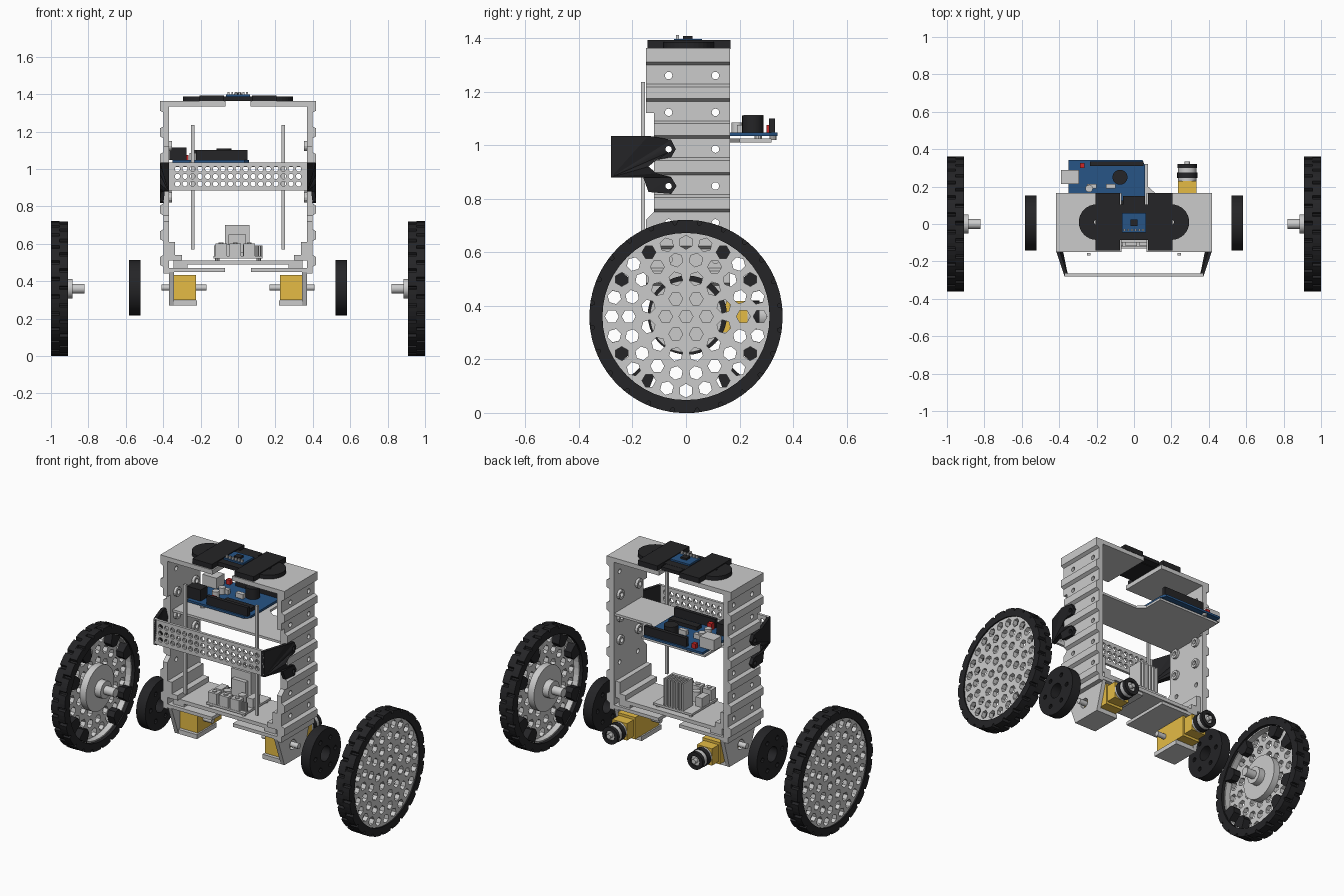
import bpy, bmesh
from math import sin, cos, pi, radians

if "Cube" in bpy.data.objects:
    bpy.data.objects.remove(bpy.data.objects["Cube"])

def mat(name, c):
    m = bpy.data.materials.new(name)
    m.diffuse_color = (*c, 1)
    m.use_nodes = True
    m.node_tree.nodes["Principled BSDF"].inputs["Base Color"].default_value = m.diffuse_color
    return m

BLACK = mat("black_plastic", (0.018, 0.018, 0.02))
BLUE = mat("blue_board", (0.02, 0.09, 0.24))
YELLOW = mat("yellow_plastic", (0.78, 0.5, 0.06))
RED = mat("red_plastic", (0.6, 0.02, 0.02))
MAP = {'x': lambda u, v, w: (w, u, v), 'y': lambda u, v, w: (u, w, v), 'z': lambda u, v, w: (u, v, w)}

def circ(u, v, r, n=24, rot=0.0):
    return [(u + r*cos(2*pi*i/n + rot), v + r*sin(2*pi*i/n + rot)) for i in range(n)]

def rect(u0, u1, v0, v1):
    return [(u0, v0), (u1, v0), (u1, v1), (u0, v1)]

def finish(name, me, m=None, mirror=False, smooth=False):
    ob = bpy.data.objects.new(name, me)
    bpy.context.collection.objects.link(ob)
    if m:
        me.materials.append(m)
    if mirror:
        ob.modifiers.new("mirror", 'MIRROR')
    if smooth:
        bpy.context.view_layer.objects.active = ob
        bpy.ops.object.select_all(action='DESELECT')
        ob.select_set(True)
        bpy.ops.object.shade_smooth_by_angle(angle=radians(35))
    return ob

def plate(name, axis, outline, a, b, holes=(), m=None, mirror=False, smooth=False):
    """Filled outline with holes, extruded along an axis from a to b."""
    cu = bpy.data.curves.new("tmp", 'CURVE')
    cu.dimensions, cu.fill_mode, cu.extrude = '2D', 'BOTH', (b - a)/2
    for loop in [outline, *holes]:
        s = cu.splines.new('POLY')
        s.points.add(len(loop) - 1)
        for p, (u, v) in zip(s.points, loop):
            p.co = (u, v, 0, 1)
        s.use_cyclic_u = True
    tmp = bpy.data.objects.new("tmp", cu)
    bpy.context.collection.objects.link(tmp)
    dg = bpy.context.evaluated_depsgraph_get()
    me = bpy.data.meshes.new_from_object(tmp.evaluated_get(dg))
    bpy.data.objects.remove(tmp)
    bpy.data.curves.remove(cu)
    bm = bmesh.new()
    bm.from_mesh(me)
    bmesh.ops.remove_doubles(bm, verts=bm.verts, dist=1e-5)
    for v in bm.verts:
        v.co = MAP[axis](v.co.x, v.co.y, v.co.z + (a + b)/2)
    bmesh.ops.recalc_face_normals(bm, faces=bm.faces)
    for f in bm.faces:
        f.smooth = False
    bm.to_mesh(me)
    bm.free()
    me.materials.clear()
    return finish(name, me, m, mirror, smooth)

def box(name, x0, x1, y0, y1, z0, z1, m=None, mirror=False):
    return plate(name, 'z', rect(x0, x1, y0, y1), z0, z1, m=m, mirror=mirror)

def cyl(name, axis, u, v, r, a, b, m=None, mirror=False, n=24):
    return plate(name, axis, circ(u, v, r, n), a, b, m=m, mirror=mirror, smooth=True)

# Wheels: treaded tyre in two staggered halves, perforated disc, hub and axle
CZ, T = 0.36, 24
def tread(shift):
    pts = []
    for i in range(T):
        for f, r in ((0.0, .345), (.06, .36), (.32, .361), (.58, .361), (.84, .36), (.9, .345)):
            t = 2*pi*(i + f + shift)/T
            pts.append((r*cos(t), CZ + r*sin(t)))
    return pts
for k, (a, b) in enumerate(((.91, .955), (.955, 1.0))):
    plate(f"tyre_half_{k}", 'x', tread(k*.5), a, b, [circ(0, CZ, .312, 48)], BLACK, True)
hexes = [circ(0, CZ, .026, 6)]
for ring, n in ((.076, 6), (.146, 12), (.214, 18), (.277, 24)):
    for i in range(n):
        t = 2*pi*(i + .5*(n == 12))/n
        hexes.append(circ(ring*cos(t), CZ + ring*sin(t), .026, 6, t))
plate("wheel_disc", 'x', circ(0, CZ, .313, 48), .965, .992, hexes, mirror=True)
plate("wheel_rim", 'x', circ(0, CZ, .314, 48), .93, .99, [circ(0, CZ, .304, 48)], mirror=True)
for k, deg in enumerate((27, 62, 118, 153, 207, 235, 305, 333)):
    t = radians(deg)
    arc = [(r*cos(t + d), CZ + r*sin(t + d)) for r, d in ((.31, -.14), (.31, .14), (.25, .12), (.235, 0), (.25, -.12))]
    plate(f"tyre_tab_{k}", 'x', arc, .915, .962, m=BLACK, mirror=True)
cyl("wheel_hub", 'x', 0, CZ, .135, .925, .966, mirror=True, n=36)
cyl("hub_collar", 'x', 0, CZ, .052, .885, .926, mirror=True)
cyl("hub_stub", 'x', 0, CZ, .026, .82, .886, mirror=True)

# Small black discs between wheels and body
plate("spacer_disc", 'x', circ(.005, .365, .148, 40), .522, .583,
      [circ(.005, .365, .045)] + [circ(.005 + .095*cos(i*pi/3), .365 + .095*sin(i*pi/3), .014, 10) for i in range(6)],
      BLACK, True, True)

# Side walls with screw holes and outer ribs
zs = [1.26 - .1375*i for i in range(6)]
wall = [(-.15, .44), (.165, .44), (.165, 1.36), (-.15, 1.36), (-.15, 1.12), (-.12, 1.12), (-.12, .75), (-.15, .72)]
plate("side_wall", 'x', wall, .368, .397, [circ(y, z, .014, 12) for z in zs for y in (-.065, .11)], mirror=True)
for k in range(7):
    z = 1.333 - .1375*k
    prof = [(.395, z - .034), (.416, z - .022), (.416, z + .022), (.395, z + .026 if k == 0 else z + .034)]
    plate(f"wall_rib_{k}", 'y', prof, -.15 if k < 2 or k > 4 else -.12, .165, mirror=True)
for k, z in enumerate((1.1225, .985, .8475)):
    for y in (-.065, .11):
        plate(f"wall_nut_{k}", 'x', circ(y, z, .028, 12), .352, .37, [circ(y, z, .014, 12)], mirror=True)

# Top and bottom flanges of the two frame halves
box("top_flange", .066, .416, -.15, .165, 1.335, 1.362, mirror=True)
box("bottom_flange", .07, .375, -.15, .165, .45, .47, mirror=True)
box("floor_plate", -.345, .345, -.13, .15, .488, .51)
box("floor_spacer", .27, .345, -.13, .15, .468, .49, mirror=True)
box("floor_corner", .338, .37, -.15, .15, .51, .61, mirror=True)
box("floor_corner_foot", .30, .345, -.15, .15, .51, .54, mirror=True)

# Motor brackets and geared motors
plate("motor_bracket_side", 'x', [(-.15, .46), (.165, .46), (.11, .27), (-.08, .27)], .343, .368,
      [circ(0, .365, .03, 16)], mirror=True)
box("motor_bracket_base", .22, .36, -.08, .11, .27, .297, mirror=True)
box("gearbox", .225, .342, -.065, .165, .3, .432, YELLOW, True)
box("gearbox_neck", .235, .335, .16, .23, .315, .417, YELLOW, True)
cyl("motor_can", 'y', .285, .365, .05, .228, .31, mirror=True)
plate("motor_band", 'y', circ(.285, .365, .054), .245, .275, m=BLACK, mirror=True, smooth=True)
plate("motor_cap", 'y', circ(.285, .365, .052), .3, .322, [circ(.285, .365, .03)], BLACK, True, True)
cyl("motor_tip", 'y', .285, .365, .014, .31, .335, mirror=True, n=12)
cyl("gear_shaft", 'x', 0, .365, .016, .168, .41, mirror=True, n=12)

# Top connector: rounded links, clips and sensor board
link = [(.2 + .095*cos(t), .01 + .095*sin(t)) for t in [-pi/2 + pi*i/16 for i in range(17)]]
link += [(-u, v) for u, v in reversed(link)]
plate("top_link", 'z', link, 1.362, 1.386, [circ(s*.2, .01, .014, 12) for s in (-1, 1)], BLACK)
box("top_clip", .075, .205, -.143, .167, 1.36, 1.392, BLACK, True)
box("top_link_tab", -.06, .06, .1, .15, 1.365, 1.385, BLACK)
box("sensor_board", -.065, .065, -.045, .06, 1.387, 1.397, BLUE)
box("sensor_chip", -.02, .02, -.012, .025, 1.396, 1.408, BLACK)
for k in range(6):
    box(f"sensor_pin_{k}", -.056 + .02*k, -.046 + .02*k, -.038, -.026, 1.396, 1.412)

# Middle shelf with rear tongue, and controller board
plate("shelf", 'z', [(-.37, -.1), (.37, -.1), (.37, .16), (.12, .16), (.075, .2), (.075, .32), (-.35, .32), (-.35, .16), (-.37, .16)], 1.01, 1.024)
plate("controller_board", 'z', [(-.35, .01), (.035, .01), (.06, .04), (.06, .31), (.045, .342), (-.35, .342)], 1.034, 1.047, m=BLUE)
for k, (x, y) in enumerate(((-.25, .02), (.03, .1), (-.25, .325), (.03, .27))):
    cyl(f"board_standoff_{k}", 'z', x, y, .014, 1.02, 1.036, n=10)
box("usb_socket", -.39, -.295, .215, .29, 1.047, 1.112)
box("power_jack", -.365, -.275, .035, .1, 1.047, 1.115, BLACK)
box("front_header", -.225, .05, .02, .042, 1.047, 1.1, BLACK)
box("rear_header", -.235, .05, .31, .333, 1.047, 1.1, BLACK)
box("main_chip", -.16, .03, .08, .125, 1.047, 1.068, BLACK)
cyl("buzzer", 'z', -.075, .25, .04, 1.047, 1.11, BLACK)
box("reset_button", -.225, -.195, .05, .075, 1.047, 1.085, RED)
box("board_led", -.29, -.265, .3, .325, 1.047, 1.075, RED)
for k in range(2):
    cyl(f"capacitor_{k}", 'z', -.24, .13 + .06*k, .02, 1.047, 1.085, n=16)
    box(f"white_socket_{k}", -.25 + .1*k, -.2 + .1*k, .19, .215, 1.047, 1.075)

# Motor driver on the floor with heat sink
box("driver_board", -.13, .13, -.12, .13, .522, .535)
for x in (-.11, .11):
    for y in (-.1, .11):
        cyl("driver_standoff", 'z', x, y, .012, .508, .524, n=8)
box("heatsink_base", -.07, .062, .035, .055, .535, .7)
for k in range(6):
    box(f"heatsink_fin_{k}", -.07 + .0245*k, -.061 + .0245*k, .05, .13, .535, .7)
box("driver_chip", -.05, .042, .01, .036, .55, .65)
for k in range(3):
    box(f"terminal_{k}", -.12 + .075*k, -.06 + .075*k, -.118, -.07, .535, .6)
    cyl(f"terminal_screw_{k}", 'z', -.09 + .075*k, -.094, .013, .6, .606, n=10)
for k in range(5):
    box(f"driver_pin_{k}", .09 + .009*k, .095 + .009*k, -.1, -.09, .535, .59)
for s in (-1, 1):
    box("side_terminal", min(s*.085, s*.128), max(s*.085, s*.128), -.04, .03, .535, .59)
    cyl("driver_capacitor", 'z', s*.05, -.03, .022, .535, .595, n=16)

# Upright rods at the front
box("upright_rod", .232, .25, -.168, -.154, .57, 1.235, mirror=True)

# Front bumper: perforated panel and slanted black arms
holes = [circ(-.324 + .0405*i, .92 + .04*j, .0145, 8, pi/8) for i in range(17) for j in range(3)]
plate("bumper_panel", 'y', rect(-.368, .368, .885, 1.035), -.28, -.264, holes)
arm = [(-.28, .88), (-.28, 1.035), (-.2, 1.035), (-.14, 1.035), (-.055, 1.02), (-.038, .985), (-.055, .955), (-.11, .945),
       (-.14, .92), (-.11, .895), (-.055, .88), (-.035, .847), (-.055, .818), (-.14, .825), (-.16, .88), (-.2, .88)]
ob = plate("bumper_arm", 'x', arm, .398, .418, [circ(-.065, z, .012, 12) for z in (.985, .847)], BLACK, True)
for v in ob.data.vertices:
    v.co.x -= max(0, -.14 - v.co.y)*.33
